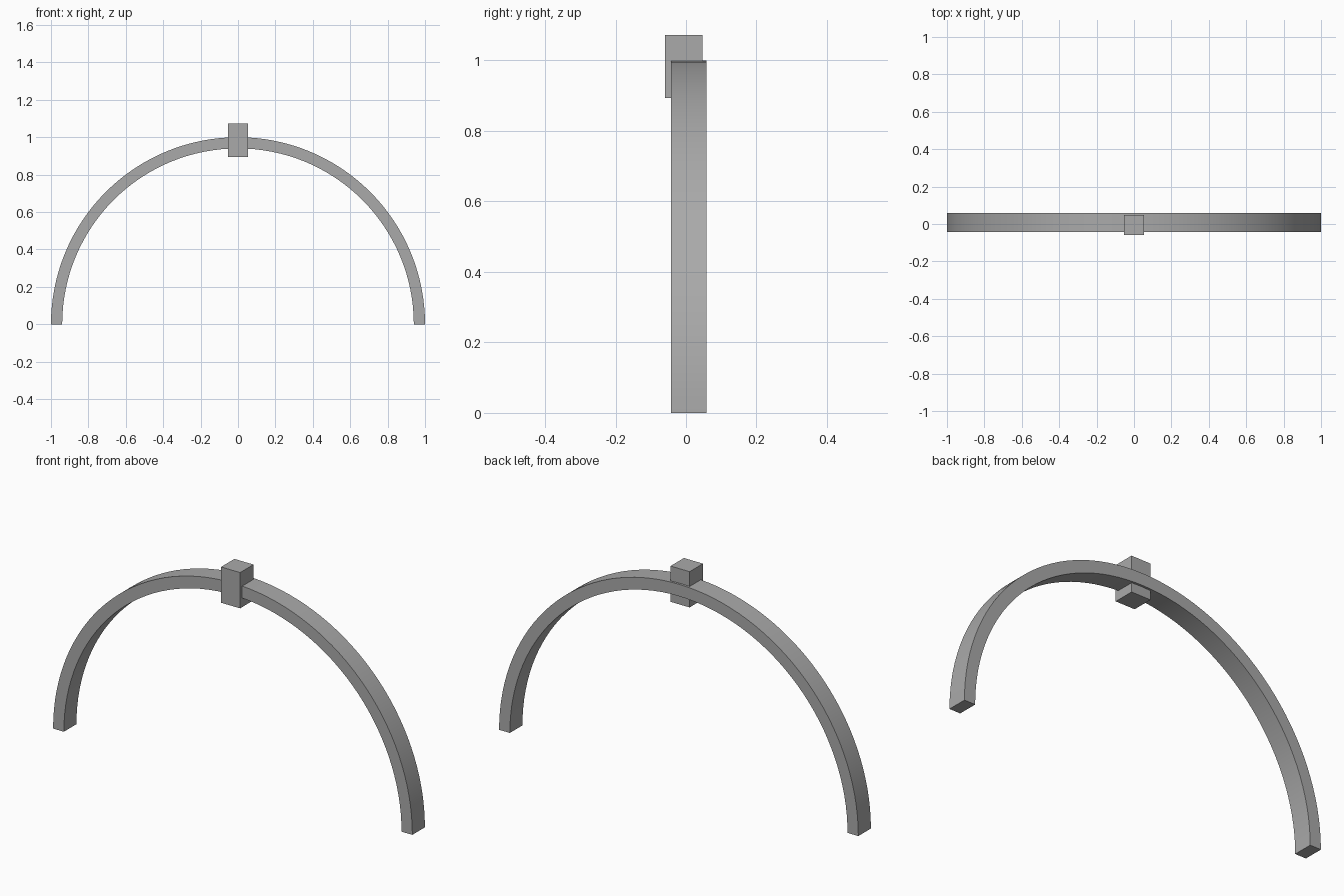
import bpy
import bmesh
import math

cube = bpy.data.objects.get("Cube")
if cube:
    bpy.data.objects.remove(cube, do_unlink=True)

stone = bpy.data.materials.new("plain grey")
stone.use_nodes = True
grey = (0.4, 0.4, 0.4, 1)
stone.diffuse_color = grey
stone.node_tree.nodes["Principled BSDF"].inputs["Base Color"].default_value = grey


def add_object(name, bm):
    bmesh.ops.recalc_face_normals(bm, faces=bm.faces)
    mesh = bpy.data.meshes.new(name)
    bm.to_mesh(mesh)
    bm.free()
    mesh.materials.append(stone)
    obj = bpy.data.objects.new(name, mesh)
    bpy.context.collection.objects.link(obj)
    return obj


# Half-round arch: a rectangular section swept from one foot to the other
OUTER, INNER, FRONT, BACK, STEPS = 1.0, 0.94, -0.042, 0.058, 64
section = [(INNER, FRONT), (OUTER, FRONT), (OUTER, BACK), (INNER, BACK)]
bm = bmesh.new()
rings = []
for i in range(STEPS + 1):
    a = math.pi * i / STEPS
    rings.append([bm.verts.new((r * math.cos(a), y, r * math.sin(a))) for r, y in section])
for lower, upper in zip(rings, rings[1:]):
    for k in range(4):
        n = (k + 1) % 4
        bm.faces.new((lower[k], lower[n], upper[n], upper[k]))
bm.faces.new(rings[0])
bm.faces.new(rings[-1])
arch = add_object("arch_band", bm)

# Smooth curve with crisp long edges
bpy.ops.object.select_all(action="DESELECT")
arch.select_set(True)
bpy.context.view_layer.objects.active = arch
bpy.ops.object.shade_smooth_by_angle(angle=math.radians(30))

# Keystone block, proud of the front, top and underside of the arch
bm = bmesh.new()
bmesh.ops.create_cube(bm, size=1)
bmesh.ops.scale(bm, vec=(0.106, 0.106, 0.18), verts=bm.verts)
bmesh.ops.translate(bm, vec=(0, -0.006, 0.983), verts=bm.verts)
add_object("keystone", bm)
